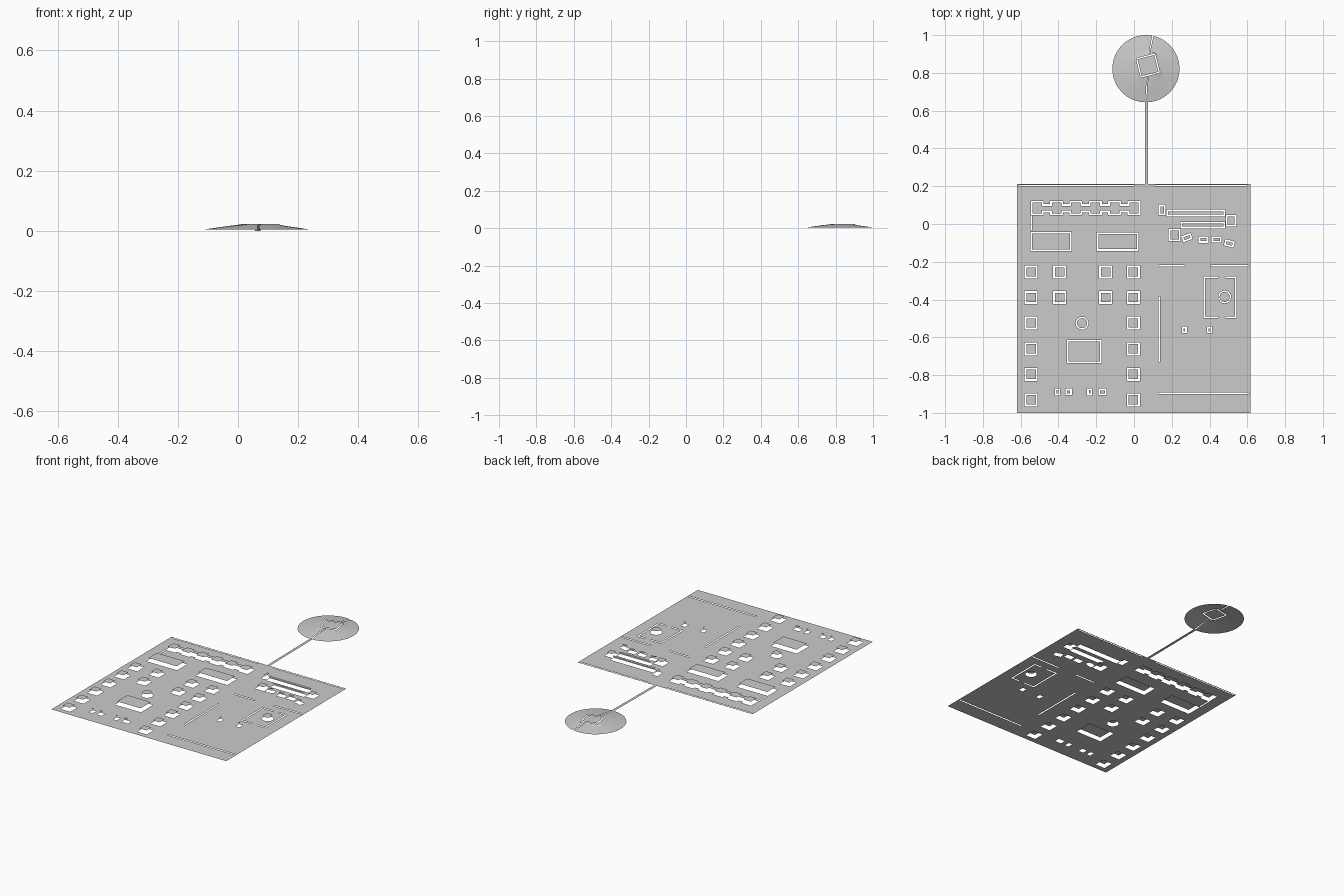
import bpy, bmesh
from math import cos, sin, pi, radians

if "Cube" in bpy.data.objects:
    bpy.data.objects.remove(bpy.data.objects["Cube"])

RAISE = 0.02   # height of the building floors above the ground sheet
GAP = 0.009    # wall slot around each floor


def rect(cx, cy, w, h, rot=0):
    a = radians(rot)
    return [(cx + x * w / 2 * cos(a) - y * h / 2 * sin(a),
             cy + x * w / 2 * sin(a) + y * h / 2 * cos(a))
            for x, y in ((-1, -1), (1, -1), (1, 1), (-1, 1))]


def box(x0, x1, y0, y1):
    return rect((x0 + x1) / 2, (y0 + y1) / 2, x1 - x0, y1 - y0)


def disc(cx, cy, r, n=16):
    return [(cx + r * cos(2 * pi * i / n), cy + r * sin(2 * pi * i / n)) for i in range(n)]


def sheet(name, loops, z):
    """Flat filled sheet; loops inside the outer loop become holes."""
    cu = bpy.data.curves.new(name, 'CURVE')
    cu.dimensions = '2D'
    cu.fill_mode = 'BOTH'
    for pts in loops:
        s = cu.splines.new('POLY')
        s.points.add(len(pts) - 1)
        for p, (x, y) in zip(s.points, pts):
            p.co = (x, y, 0, 1)
        s.use_cyclic_u = True
    ob = bpy.data.objects.new(name, cu)
    bpy.context.collection.objects.link(ob)
    ob.location.z = z
    bpy.ops.object.select_all(action='DESELECT')
    ob.select_set(True)
    bpy.context.view_layer.objects.active = ob
    bpy.ops.object.convert(target='MESH')


def mesh(name, verts, faces):
    me = bpy.data.meshes.new(name)
    me.from_pydata(verts, [], faces)
    bpy.context.collection.objects.link(bpy.data.objects.new(name, me))


holes, floors = [], []


def building(cx, cy, w, h, rot=0):
    holes.append(rect(cx, cy, w, h, rot))
    floors.append(rect(cx, cy, w - 2 * GAP, h - 2 * GAP, rot))


# Grid of small square houses
rows = [-0.254, -0.389, -0.524, -0.661, -0.796, -0.931]
for x, n in ((-0.545, 6), (-0.394, 2), (-0.15, 2), (-0.003, 6)):
    for y in rows[:n]:
        building(x, y, 0.068, 0.068)

# Large halls
building(-0.439, -0.093, 0.218, 0.102)
building(-0.087, -0.093, 0.222, 0.098)
building(-0.263, -0.675, 0.184, 0.122)

# Tiny huts
for x, y, w, h in ((-0.405, -0.889, 0.026, 0.036), (-0.346, -0.889, 0.034, 0.034),
                   (-0.235, -0.889, 0.026, 0.036), (-0.167, -0.889, 0.044, 0.034),
                   (0.267, -0.56, 0.026, 0.034), (0.40, -0.56, 0.028, 0.034)):
    building(x, y, w, h)

# Round towers
for x, y in ((-0.275, -0.525), (0.48, -0.386)):
    holes.append(disc(x, y, 0.034))
    floors.append(disc(x, y, 0.027))

# Long stepped row of towers joined by corridors
def stepped(inset):
    top, bottom = [], []
    for cx in (-0.512, -0.41, -0.308, -0.204, -0.103, 0.0):
        l, r = cx - 0.034 + inset, cx + 0.034 - inset
        t, tn = 0.122 - inset, 0.105 - inset
        b, bn = 0.047 + inset, 0.062 + inset
        top += [(l, tn), (l, t), (r, t), (r, tn)]
        bottom += [(l, bn), (l, b), (r, b), (r, bn)]
    return top + bottom[::-1]

holes.append(stepped(0))
floors.append(stepped(GAP))

# Long sheds and towers at the upper right
building(0.149, 0.075, 0.036, 0.055)
building(0.327, 0.058, 0.312, 0.036)
building(0.364, -0.006, 0.236, 0.034)
building(0.514, 0.018, 0.056, 0.06)
building(0.215, -0.058, 0.064, 0.064)
for x, y, rot in ((0.28, -0.072, 20), (0.368, -0.083, 0), (0.437, -0.082, 0), (0.505, -0.103, -15)):
    building(x, y, 0.052, 0.034, rot)

# Courtyard wall slots: two brackets with gates between them
w = 0.008
for s, xe, xg in ((1, 0.368, 0.445), (-1, 0.542, 0.485)):
    holes.append([(xe, -0.497), (xg, -0.497), (xg, -0.497 + w), (xe + s * w, -0.497 + w),
                  (xe + s * w, -0.278 - w), (xg, -0.278 - w), (xg, -0.278), (xe, -0.278)])

# Straight wall slots
holes += [box(0.13, 0.27, -0.224, -0.216), box(0.405, 0.61, -0.224, -0.216),
          box(0.129, 0.137, -0.73, -0.385), box(0.13, 0.61, -0.901, -0.893),
          box(-0.61, 0.0, 0.201, 0.207), box(0.11, 0.6, 0.201, 0.207),
          box(-0.549, -0.541, -0.035, 0.045)]

sheet("ground", [box(-0.62, 0.617, -1, 0.213)] + holes, 0)
sheet("building_floors", floors, RAISE)

# Narrow road to the hill
mesh("road", [(0.057, 0.213, 0), (0.075, 0.213, 0), (0.075, 0.65, 0.004), (0.057, 0.65, 0.004)],
     [(0, 1, 2, 3)])

# Low round hill in two halves, split by a thin path crack
CX, CY, SX, SY = 0.063, 0.822, 0.074, 0.839


def square_point(a, half, rot):
    a -= rot
    k = half / max(abs(cos(a)), abs(sin(a)))
    return SX + k * cos(a + rot), SY + k * sin(a + rot)


for side, (a0, a1) in (("left", (78, 272)), ("right", (-88, 78))):
    verts, faces, n = [], [], 20
    angles = [radians(a0 + 1.2 + (a1 - a0 - 2.4) * i / n) for i in range(n + 1)]
    for a in angles:
        verts.append((CX + 0.178 * cos(a), CY + 0.178 * sin(a), 0.004))
        verts.append((CX + 0.095 * cos(a), CY + 0.095 * sin(a), 0.016))
        verts.append((*square_point(a, 0.053, radians(14)), 0.022))
    for i in range(n):
        for j in range(2):
            p = 3 * i + j
            faces.append((p, p + 3, p + 4, p + 1))
    mesh("hill_" + side, verts, faces)

# Floor of the house on the hilltop
sheet("hilltop_floor", [rect(SX, SY, 0.092, 0.092, 14)], 0.0225)
